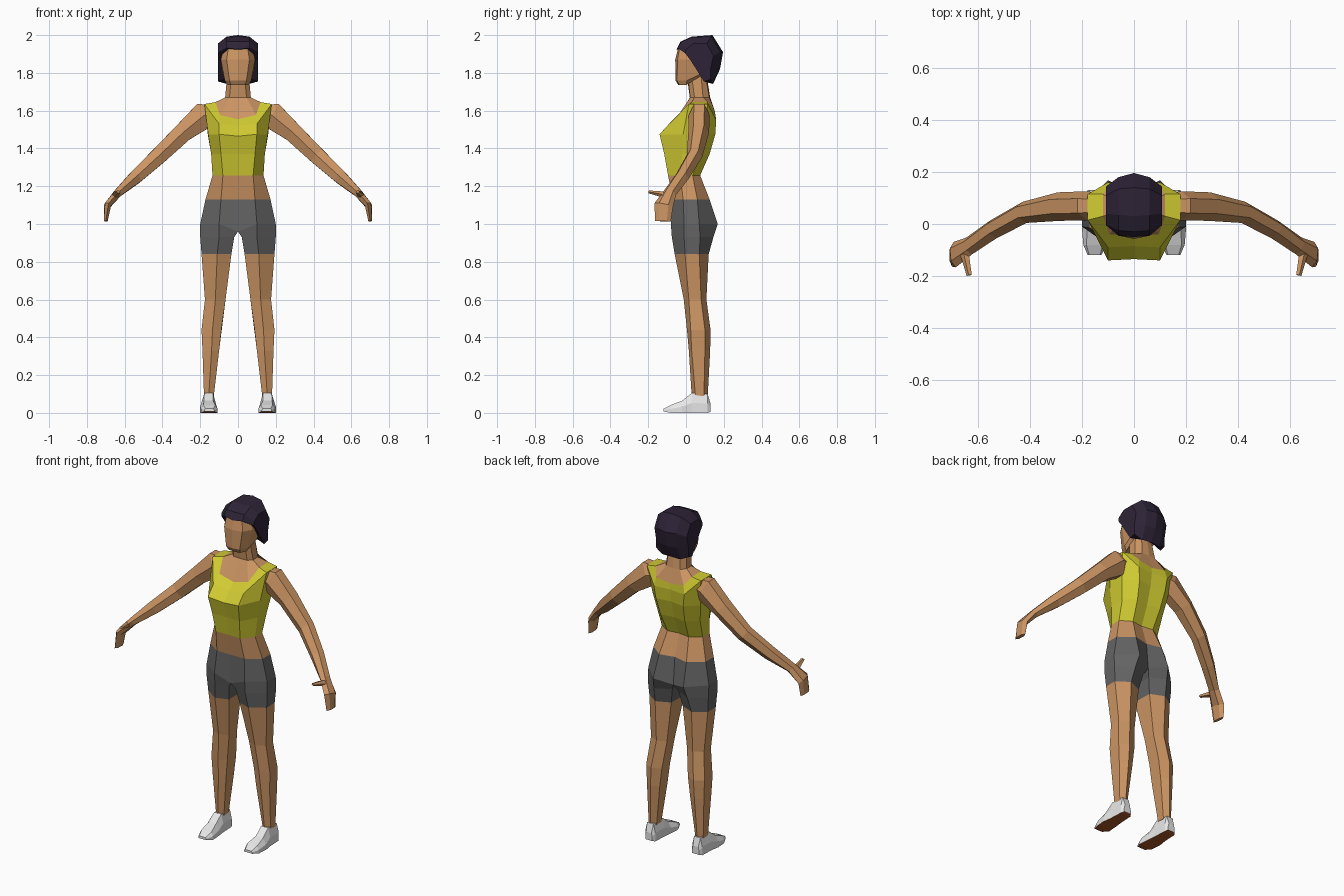
import bpy, bmesh, math
from mathutils import Vector

COLOURS = {
    "skin": (0.60, 0.30, 0.125), "yellow_fabric": (0.64, 0.60, 0.032),
    "grey_fabric": (0.125, 0.125, 0.125), "dark_hair": (0.027, 0.017, 0.038),
    "white_shoe": (0.80, 0.80, 0.80), "brown_sole": (0.40, 0.09, 0.02),
}
MATS = []
for n, c in COLOURS.items():
    m = bpy.data.materials.new(n)
    m.diffuse_color = (*c, 1)
    MATS.append(m)
SKIN, YELLOW, GREY, HAIR, WHITE, SOLE = range(6)


def ring(z, *pts):
    """Ring of (x, y) or (x, y, z) points at a default height."""
    return [p if len(p) == 3 else (*p, z) for p in pts]


def loft(bm, rings, mats, closed=True, caps=(False, False)):
    """Bridge rings; mats is one index, or one index per row."""
    rows = [[bm.verts.new(p) for p in r] for r in rings]
    n = len(rows[0])
    for i in range(len(rows) - 1):
        for j in range(n if closed else n - 1):
            k = (j + 1) % n
            f = bm.faces.new((rows[i][j], rows[i][k], rows[i + 1][k], rows[i + 1][j]))
            f.material_index = mats if isinstance(mats, int) else mats[i]
    for flag, row, e in ((caps[0], rows[0], 0), (caps[1], rows[-1], -1)):
        if flag:
            bm.faces.new(row).material_index = mats if isinstance(mats, int) else mats[e]


def tube(bm, path, mat, wide=(0, 1, 0), sides=6):
    """Tube along (x, y, z, thickness, width) stations."""
    pts = [Vector(p[:3]) for p in path]
    rings = []
    for i, p in enumerate(path):
        t = (pts[min(i + 1, len(pts) - 1)] - pts[max(i - 1, 0)]).normalized()
        w = Vector(wide)
        w = (w - t * w.dot(t)).normalized()
        u = t.cross(w)
        rings.append([pts[i] + w * p[4] * math.cos(a) + u * p[3] * 1.12 * math.sin(a)
                      for a in (2 * math.pi * k / sides for k in range(sides))])
    loft(bm, rings, mat, True, (True, True))


def finish(bm, name, sole=False):
    """Mirror across x, weld, orient, and make the object."""
    d = bmesh.ops.duplicate(bm, geom=bm.verts[:] + bm.edges[:] + bm.faces[:])
    for v in d["geom"]:
        if isinstance(v, bmesh.types.BMVert):
            v.co.x = -v.co.x
    bmesh.ops.remove_doubles(bm, verts=bm.verts[:], dist=0.0005)
    bmesh.ops.recalc_face_normals(bm, faces=bm.faces[:])
    bm.normal_update()
    if sole:
        for f in bm.faces:
            if f.normal.z < -0.7:
                f.material_index = SOLE
    me = bpy.data.meshes.new(name)
    bm.to_mesh(me)
    bm.free()
    for m in MATS:
        me.materials.append(m)
    bpy.context.collection.objects.link(bpy.data.objects.new(name, me))


# body: half trunk from crotch to neck, front centre round to back centre
hip = ring(1.0, (0, -.07, .96), (.1, -.08), (.2, -.01), (.2, .07), (.1, .168), (0, .12, .97))
bm = bmesh.new()
trunk = [
    hip,
    ring(1.13, (0, -.07), (.09, -.07), (.172, -.015), (.172, .06), (.09, .125), (0, .105)),
    ring(1.257, (0, -.09), (.08, -.095), (.135, -.03), (.135, .035), (.07, .075), (0, .065)),
    ring(1.37, (0, -.11), (.09, -.115), (.142, -.02), (.142, .07), (.08, .125), (0, .11)),
    ring(1.475, (0, -.135, 1.465), (.1, -.14), (.158, -.015), (.16, .09), (.09, .155), (0, .14)),
    ring(1.53, (0, -.085, 1.52), (.1, -.09), (.178, .015, 1.635), (.178, .115, 1.635),
         (.1, .16, 1.55), (0, .15, 1.55)),
    ring(1.60, (0, -.045, 1.555), (.095, -.04, 1.577), (.12, .03, 1.645), (.12, .115, 1.645),
         (.09, .152), (0, .148, 1.585)),
    ring(1.67, (0, .02), (.045, .022), (.068, .045), (.068, .09), (.045, .123), (0, .128)),
    ring(1.78, (0, .005), (.035, .01), (.058, .03), (.058, .08), (.035, .105), (0, .11)),
]
loft(bm, trunk, [GREY, SKIN, YELLOW, YELLOW, YELLOW, YELLOW, SKIN, SKIN], closed=False)
# leg continues the half hip ring downwards
leg = [
    hip,
    ring(.93, (.02, -.055), (.1, -.075), (.2, -.01), (.2, .075), (.11, .145), (.02, .1)),
    ring(.84, (.035, -.035), (.11, -.06), (.193, -.005), (.193, .07), (.12, .12), (.038, .085)),
    ring(.6, (.066, .01), (.12, -.012), (.175, .015), (.175, .08), (.12, .108), (.066, .085)),
    ring(.44, (.088, .025), (.135, .005), (.193, .025), (.192, .1), (.14, .13), (.086, .105)),
    ring(.33, (.1, .03), (.14, .015), (.188, .03), (.188, .1), (.145, .128), (.1, .105)),
    ring(.09, (.128, .05), (.155, .03), (.18, .05), (.18, .095), (.155, .115), (.128, .095)),
]
loft(bm, leg, [GREY, GREY, SKIN, SKIN, SKIN, SKIN], caps=(False, True))
finish(bm, "body_and_legs")

# arms with hands
bm = bmesh.new()
tube(bm, [(.12, .07, 1.59, .045, .045), (.18, .07, 1.575, .072, .056), (.29, .067, 1.485, .052, .055),
          (.42, .045, 1.36, .045, .042), (.54, -.02, 1.25, .037, .038), (.635, -.085, 1.165, .022, .036),
          (.69, -.118, 1.10, .018, .05), (.70, -.122, 1.015, .010, .042)], SKIN)
# thumb
tube(bm, [(.655, -.09, 1.145, .018, .022), (.645, -.14, 1.16, .013, .016),
          (.633, -.197, 1.17, .007, .011)], SKIN, wide=(1, 0, 0), sides=5)
finish(bm, "arms")

# head
bm = bmesh.new()
loft(bm, [
    ring(1.735, (0, -.04), (.038, -.036), (.055, 0), (.058, .05, 1.765), (.03, .09, 1.78), (0, .095, 1.78)),
    ring(1.76, (0, -.056), (.045, -.048), (.07, .005), (.078, .07, 1.79), (.04, .12, 1.8), (0, .125, 1.8)),
    ring(1.87, (0, -.057), (.06, -.045), (.09, .005), (.095, .09), (.06, .145), (0, .155)),
    ring(1.94, (0, -.04), (.05, -.032), (.075, .01), (.08, .09), (.05, .145), (0, .15)),
], SKIN, closed=False, caps=(True, True))
finish(bm, "head")

# hair: side profiles (y, z) stepped outwards from the centre
bm = bmesh.new()
profiles = {
    0: [(-.05, 1.925), (-.03, 1.965), (.03, 1.992), (.14, 2.0), (.196, 1.91), (.18, 1.82),
        (.145, 1.745), (.10, 1.78), (.03, 1.9)],
    .06: [(-.045, 1.932), (-.025, 1.965), (.035, 1.99), (.135, 1.992), (.18, 1.91), (.168, 1.82),
          (.14, 1.742), (.10, 1.77), (.02, 1.89)],
    .107: [(-.005, 1.905), (0, 1.925), (.04, 1.955), (.11, 1.955), (.145, 1.89), (.13, 1.82),
           (.13, 1.765), (.095, 1.755), (.025, 1.865)],
}
loft(bm, [[(x, y, z) for y, z in p] for x, p in profiles.items()], HAIR, caps=(False, True))
finish(bm, "hair")

# shoes: sections along y as (y, inner, outer, bottom, top, top inset)
bm = bmesh.new()
sections = [(-.12, .125, .178, .008, .022, .006), (-.08, .108, .195, 0, .042, .012),
            (-.02, .112, .2, 0, .065, .02), (.03, .118, .192, 0, .105, .014),
            (.115, .122, .188, 0, .1, .012), (.13, .132, .178, .005, .05, .006)]
loft(bm, [[(a, y, b), (c, y, b), (c, y, b + (t - b) * .5), (c - i, y, t), (a + i, y, t),
           (a, y, b + (t - b) * .5)] for y, a, c, b, t, i in sections], WHITE, caps=(True, True))
finish(bm, "shoes", sole=True)
